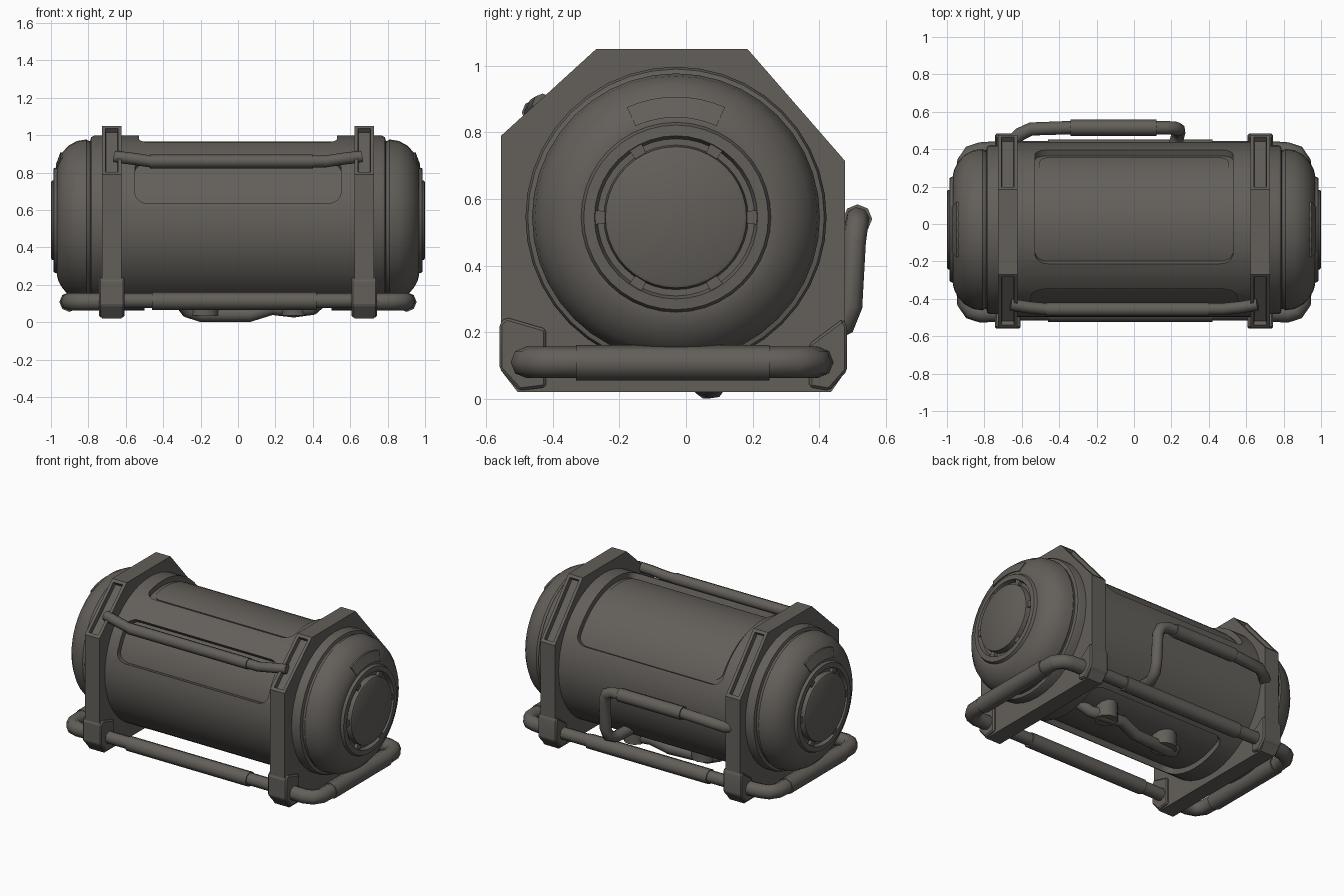
import bpy, bmesh, math
from mathutils import Vector

if "Cube" in bpy.data.objects:
    bpy.data.objects.remove(bpy.data.objects["Cube"])

CY, CZ = -0.03, 0.545          # axis of the end caps (runs along x)
BZ = 0.53                      # the middle drum sits slightly lower
grey = bpy.data.materials.new("dark warm grey")
grey.diffuse_color = (0.125, 0.115, 0.103, 1)
grey.use_nodes = True
grey.node_tree.nodes["Principled BSDF"].inputs["Base Color"].default_value = grey.diffuse_color


def finish(name, bm, angle=35):
    bmesh.ops.recalc_face_normals(bm, faces=bm.faces)
    me = bpy.data.meshes.new(name)
    bm.to_mesh(me)
    bm.free()
    return add(name, me, angle)


def smooth(ob, angle):
    bpy.ops.object.select_all(action='DESELECT')
    ob.select_set(True)
    bpy.context.view_layer.objects.active = ob
    bpy.ops.object.shade_smooth_by_angle(angle=math.radians(angle))


def add(name, me, angle=35):
    ob = bpy.data.objects.new(name, me)
    bpy.context.collection.objects.link(ob)
    me.materials.clear()
    me.materials.append(grey)
    smooth(ob, angle)
    return ob


def on_axis(x, r, a, cz=CZ):
    return Vector((x, CY + r * math.cos(a), cz + r * math.sin(a)))


def lathe(name, profile, n=40, cz=CZ):
    """Revolve (x, r) points around the canister axis and cap both ends."""
    bm = bmesh.new()
    rings = [[bm.verts.new(on_axis(x, r, 2 * math.pi * i / n, cz)) for i in range(n)] for x, r in profile]
    for A, B in zip(rings, rings[1:]):
        for i in range(n):
            j = (i + 1) % n
            bm.faces.new((A[i], A[j], B[j], B[i]))
    bm.faces.new(rings[0])
    bm.faces.new(rings[-1])
    return finish(name, bm)


def tube(name, pts, r, sides=3):
    """Round pipe through the given points."""
    cu = bpy.data.curves.new(name, 'CURVE')
    cu.dimensions = '3D'
    cu.bevel_depth = r
    cu.bevel_resolution = sides - 1
    cu.use_fill_caps = True
    sp = cu.splines.new('POLY')
    sp.points.add(len(pts) - 1)
    for p, c in zip(sp.points, pts):
        p.co = (*c, 1)
    tmp = bpy.data.objects.new(name, cu)
    bpy.context.collection.objects.link(tmp)
    bpy.context.view_layer.update()
    me = bpy.data.meshes.new_from_object(tmp.evaluated_get(bpy.context.evaluated_depsgraph_get()))
    bpy.data.objects.remove(tmp)
    return add(name, me, 50)


def prism(bm, outline, x0, x1):
    """Extrude a (y, z) outline along x."""
    A = [bm.verts.new((x0, y, z)) for y, z in outline]
    B = [bm.verts.new((x1, y, z)) for y, z in outline]
    n = len(A)
    bm.faces.new(A)
    bm.faces.new(B[::-1])
    for i in range(n):
        bm.faces.new((A[i], B[i], B[(i + 1) % n], A[(i + 1) % n]))
    bmesh.ops.recalc_face_normals(bm, faces=bm.faces)


def curved_panel(name, x0, x1, a0, a1, r0, r1, c=0.07, rows=24):
    """Block wrapped round the drum with rounded corners; angles in degrees."""
    bm = bmesh.new()
    a0, a1 = math.radians(a0), math.radians(a1)
    length = (a1 - a0) * r1
    rings = []
    for k in range(rows + 1):
        s = length * (1 - math.cos(math.pi * k / rows)) / 2
        d = min(s, length - s, c)
        cut = c - math.sqrt(max(0, c * c - (c - d) ** 2))
        a = a0 + s / r1
        rings.append([bm.verts.new(on_axis(x, r, a, BZ)) for x, r in
                      ((x0 + cut, r0), (x0 + cut, r1), (x1 - cut, r1), (x1 - cut, r0))])
    for A, B in zip(rings, rings[1:]):
        for i in range(4):
            j = (i + 1) % 4
            bm.faces.new((A[i], A[j], B[j], B[i]))
    bm.faces.new(rings[0])
    bm.faces.new(rings[-1])
    return finish(name, bm)


# middle drum with three sunken panels: upper back, upper front, belly
drum = lathe("drum", [(-0.65, 0.468), (0.65, 0.468)], 48, BZ)
for label, w, a0, a1 in (("back", 0.53, 24, 113), ("front", 0.55, 133, 167), ("belly", 0.5, 238, 305)):
    cutter = curved_panel(label + "_panel_cutter", -w, w, a0, a1, 0.432, 0.56)
    cutter.hide_render = True
    mod = drum.modifiers.new(label, 'BOOLEAN')
    mod.operation = 'DIFFERENCE'
    mod.solver = 'EXACT'
    mod.object = cutter
    bpy.context.view_layer.objects.active = drum
    bpy.ops.object.modifier_apply(modifier=label)
    bpy.data.objects.remove(cutter)
smooth(drum, 30)
# thin raised lining plate in the back panel
curved_panel("back_panel", -0.505, 0.505, 28, 109, 0.41, 0.437, 0.05)

# rounded end caps with a rim, an outer ring and a centre disc
half = [(0.60, 0.452), (0.77, 0.452), (0.785, 0.445), (0.79, 0.425),
        (0.80, 0.425), (0.81, 0.432), (0.86, 0.424), (0.905, 0.40), (0.94, 0.362), (0.96, 0.325),
        (0.968, 0.295), (0.968, 0.285), (0.985, 0.277), (0.987, 0.245), (0.962, 0.236), (0.962, 0.217),
        (0.995, 0.212), (1.0, 0.203)]
for s, side in ((-1, "left"), (1, "right")):
    lathe(side + "_end_cap", [(s * x, r) for x, r in half])

frame = [(-0.27, 1.05), (0.185, 1.05), (0.477, 0.715), (0.477, 0.08), (0.435, 0.02),
         (-0.505, 0.02), (-0.555, 0.085), (-0.555, 0.79)]
front_block = [(-0.54, 0.245), (-0.42, 0.21), (-0.42, 0.035), (-0.5, 0.025), (-0.56, 0.09), (-0.56, 0.225)]
back_block = [(0.47, 0.24), (0.37, 0.165), (0.37, 0.035), (0.43, 0.025), (0.484, 0.085), (0.484, 0.22)]

for s, side in ((-1, "left"), (1, "right")):
    # octagonal frame with slots sunk in the two sloped top faces
    bm = bmesh.new()
    prism(bm, frame, s * 0.675 - 0.053, s * 0.675 + 0.053)
    slopes = [f for f in bm.faces if f.normal.z > 0.3 and abs(f.normal.y) > 0.3]
    bmesh.ops.inset_individual(bm, faces=slopes, thickness=0.028)
    bmesh.ops.inset_individual(bm, faces=slopes, thickness=0.002, depth=-0.03)
    finish(side + "_frame", bm, 20)

    # clamp blocks holding the rails
    for label, outline in (("front", front_block), ("back", back_block)):
        bm = bmesh.new()
        prism(bm, outline, s * 0.675 - 0.068, s * 0.675 + 0.068)
        bmesh.ops.bevel(bm, geom=bm.edges[:], offset=0.008, segments=1, affect='EDGES')
        finish(f"{side}_{label}_clamp", bm, 20)

    # U-shaped bumper pipe with a thicker sleeve
    tube(side + "_bumper", [(s * x, y, 0.11) for x, y in (
        (0.68, -0.475), (0.82, -0.48), (0.87, -0.465), (0.9, -0.42), (0.903, -0.34),
        (0.903, 0.26), (0.9, 0.33), (0.87, 0.375), (0.82, 0.39), (0.68, 0.4))], 0.047)
    tube(side + "_bumper_sleeve", [(s * 0.902, -0.33, 0.108), (s * 0.902, 0.25, 0.108)], 0.053)

    # raised arc plate and lugs on the end cap
    bm = bmesh.new()
    arcs = []
    for k in range(9):
        a = math.radians(66 + 6 * k)
        arcs.append([bm.verts.new(on_axis(s * x, r, a)) for x, r in
                     ((0.92, 0.30), (0.973, 0.30), (0.95, 0.362), (0.90, 0.362))])
    for A, B in zip(arcs, arcs[1:]):
        for i in range(4):
            bm.faces.new((A[i], A[(i + 1) % 4], B[(i + 1) % 4], B[i]))
    bm.faces.new(arcs[0])
    bm.faces.new(arcs[-1])
    finish(side + "_cap_plate", bm)
    bm = bmesh.new()
    for deg in (0, 60, 120, 180, 240, 300):
        a0, a1 = math.radians(deg - 5), math.radians(deg + 5)
        v = [bm.verts.new(on_axis(s * x, r, a)) for x in (0.955, 0.982)
             for r, a in ((0.205, a0), (0.25, a0), (0.25, a1), (0.205, a1))]
        for q in ((0, 1, 2, 3), (4, 5, 6, 7), (0, 1, 5, 4), (1, 2, 6, 5), (2, 3, 7, 6), (3, 0, 4, 7)):
            bm.faces.new([v[i] for i in q])
    finish(side + "_cap_lugs", bm)

# lower rails with sleeves, front and back
for label, y in (("front", -0.475), ("back", 0.405)):
    tube(label + "_rail", [(-0.66, y, 0.115), (0.66, y, 0.115)], 0.04)
    tube(label + "_rail_sleeve", [(-0.46, y, 0.113), (0.42, y, 0.113)], 0.048)

# carrying rail on the upper front
tube("upper_rail", [(-0.66, -0.43, 0.885), (-0.57, -0.445, 0.875), (-0.47, -0.455, 0.86),
                    (0.47, -0.455, 0.86), (0.57, -0.445, 0.875), (0.66, -0.43, 0.885)], 0.032)
tube("upper_rail_grip", [(-0.47, -0.456, 0.86), (0.4, -0.456, 0.86)], 0.037)

# bent handle pipe on the back
tube("back_handle", [(-0.66, 0.43, 0.5), (-0.61, 0.48, 0.51), (-0.55, 0.508, 0.53), (-0.35, 0.515, 0.54),
                     (0.17, 0.515, 0.54), (0.22, 0.512, 0.52), (0.238, 0.505, 0.47), (0.24, 0.495, 0.28),
                     (0.235, 0.475, 0.225), (0.22, 0.42, 0.2), (0.2, 0.3, 0.21)], 0.036)
tube("back_handle_grip", [(-0.34, 0.515, 0.54), (0.12, 0.515, 0.54)], 0.044)

# drain pipe and stubs under the belly
tube("belly_pipe", [(-0.32, 0.0, 0.13), (-0.27, 0.04, 0.06), (-0.2, 0.06, 0.038), (0.06, 0.08, 0.038),
                    (0.18, 0.1, 0.075), (0.3, 0.1, 0.062), (0.4, 0.07, 0.075), (0.46, 0.03, 0.13)], 0.038)
tube("belly_stub_left", [(-0.18, 0.06, 0.16), (-0.18, 0.06, 0.035)], 0.08, 5)
tube("belly_stub_right", [(0.3, 0.1, 0.16), (0.3, 0.1, 0.035)], 0.07, 5)
